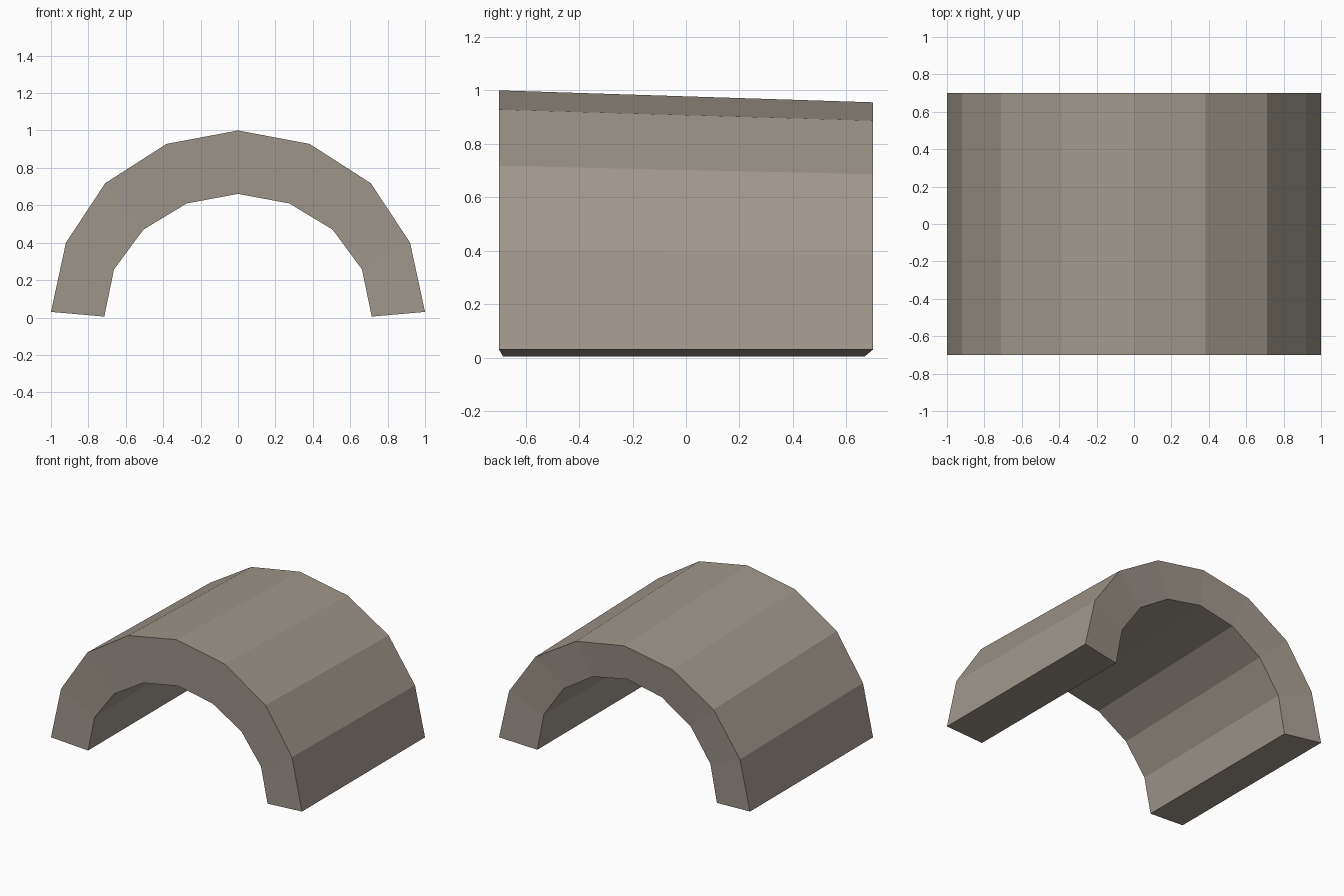
import bpy, bmesh

if "Cube" in bpy.data.objects:
    bpy.data.objects.remove(bpy.data.objects["Cube"])

# Half profiles (x, z) from the foot to the crown
OUTER = [(1.0, 0.03), (0.92, 0.40), (0.71, 0.718), (0.383, 0.928), (0.0, 1.0)]
INNER = [(0.715, 0.005), (0.663, 0.257), (0.506, 0.47), (0.274, 0.61), (0.0, 0.661)]


def ring(bm, half, y, base, scale):
    """Mirror a half profile into a full arch, stretched in height above its foot."""
    full = half + [(-x, z) for x, z in reversed(half[:-1])]
    return [bm.verts.new((x, y, base + (z - base) * scale)) for x, z in full]


bm = bmesh.new()
# The outside tapers down to the back, the inside flares up; end faces are slightly dished
rings = [
    ring(bm, OUTER, -0.70, 0.03, 1.0),
    ring(bm, OUTER, 0.70, 0.03, 0.954),
    ring(bm, INNER, 0.67, 0.005, 1.065),
    ring(bm, INNER, -0.685, 0.005, 1.0),
]
# Outer shell, back end, inner shell, front end
for i in range(4):
    a, b = rings[i], rings[(i + 1) % 4]
    for j in range(len(a) - 1):
        bm.faces.new((a[j], a[j + 1], b[j + 1], b[j]))
# Feet
for j in (0, -1):
    bm.faces.new([r[j] for r in rings])
bmesh.ops.recalc_face_normals(bm, faces=bm.faces)

mesh = bpy.data.meshes.new("stone_arch")
bm.to_mesh(mesh)
bm.free()

stone = bpy.data.materials.new("warm grey stone")
stone.diffuse_color = (0.35, 0.31, 0.262, 1.0)
stone.use_nodes = True
stone.node_tree.nodes["Principled BSDF"].inputs["Base Color"].default_value = stone.diffuse_color
mesh.materials.append(stone)
bpy.context.collection.objects.link(bpy.data.objects.new("stone_arch", mesh))
